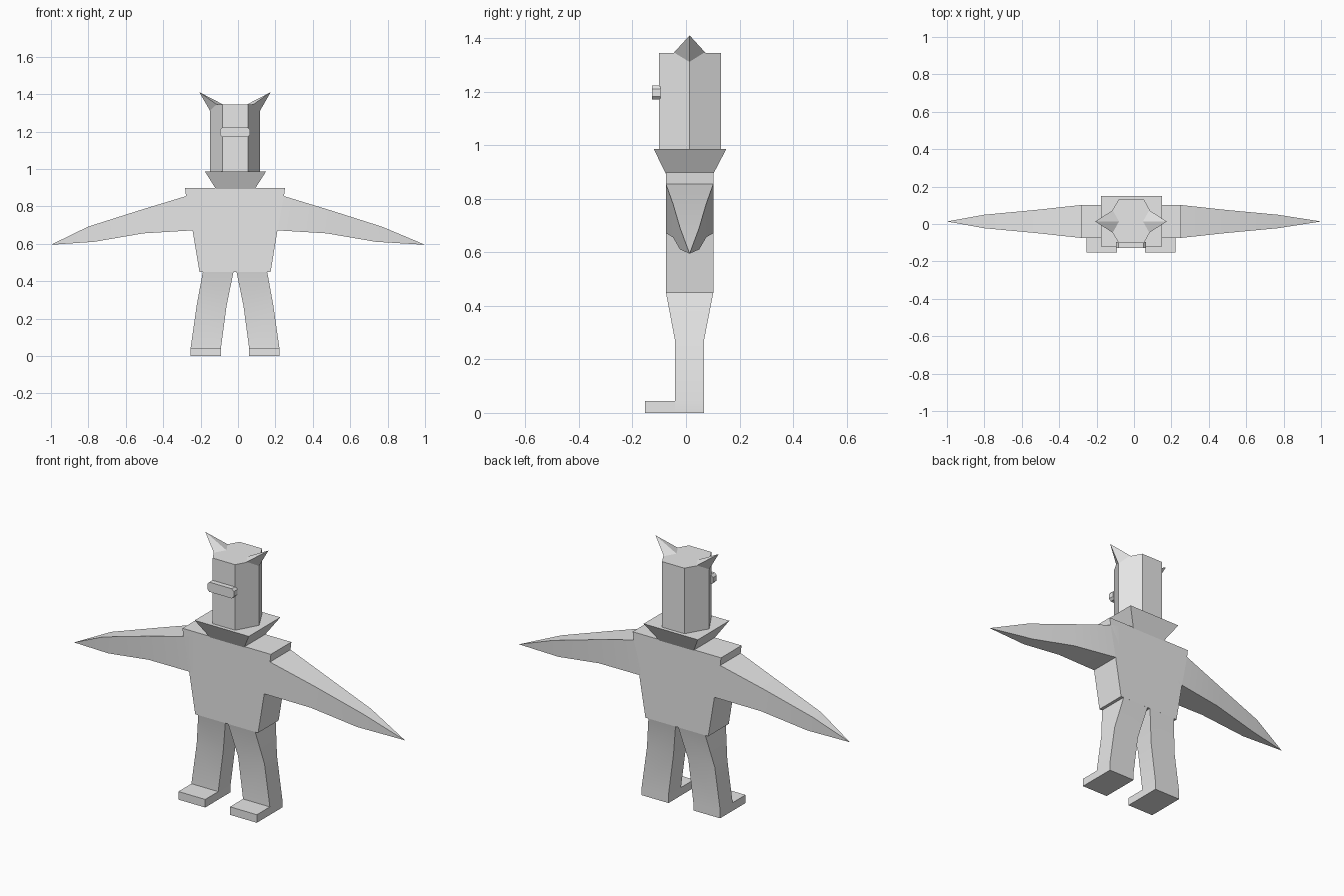
import bpy, bmesh
from math import radians

# Remove the default cube only
cube = bpy.data.objects.get("Cube")
if cube:
    bpy.data.objects.remove(cube, do_unlink=True)

MID_X, MID_Y = -0.016, 0.0135

grey = bpy.data.materials.new("plain grey")
grey.use_nodes = True
grey.diffuse_color = (0.8, 0.8, 0.8, 1)
grey.node_tree.nodes["Principled BSDF"].inputs["Base Color"].default_value = (0.8, 0.8, 0.8, 1)


def loft(name, rings):
    """Skin a list of equal-length rings and cap both ends."""
    bm = bmesh.new()
    loops = [[bm.verts.new(p) for p in ring] for ring in rings]
    n = len(loops[0])
    for a, b in zip(loops, loops[1:]):
        for i in range(n):
            j = (i + 1) % n
            bm.faces.new((a[i], a[j], b[j], b[i]))
    bm.faces.new(loops[0])
    bm.faces.new(loops[-1])
    bmesh.ops.remove_doubles(bm, verts=bm.verts, dist=0.0005)
    bmesh.ops.recalc_face_normals(bm, faces=bm.faces)
    mesh = bpy.data.meshes.new(name)
    bm.to_mesh(mesh)
    bm.free()
    obj = bpy.data.objects.new(name, mesh)
    bpy.context.collection.objects.link(obj)
    mesh.materials.append(grey)
    return obj


def rect(x0, x1, y0, y1, z):
    return [(x0, y0, z), (x1, y0, z), (x1, y1, z), (x0, y1, z)]


def smooth(obj):
    bpy.ops.object.select_all(action='DESELECT')
    obj.select_set(True)
    bpy.context.view_layer.objects.active = obj
    bpy.ops.object.shade_smooth_by_angle(angle=radians(30))


# Torso: flat slab tapering to the hips
BACK, FRONT = 0.102, -0.075
loft("torso", [rect(MID_X - w, MID_X + w, FRONT, BACK, z)
               for w, z in [(0.19, 0.449), (0.227, 0.672), (0.262, 0.855), (0.267, 0.898)]])

# Flared collar
loft("collar", [rect(-0.118, 0.09, FRONT, BACK, 0.893),
                rect(-0.177, 0.15, -0.121, 0.151, 0.987)])

# Six-sided head
hexagon = [(-0.15, 0.014), (-0.082, -0.101), (0.053, -0.101),
           (0.118, 0.014), (0.053, 0.131), (-0.082, 0.131)]
loft("head", [[(x, y, z) for x, y in hexagon] for z in (0.98, 1.345)])

# Rounded-end bar on the face
bar = [(0.08, 0.014), (0.068, 0.0265), (-0.068, 0.0265), (-0.08, 0.014),
       (-0.08, -0.014), (-0.068, -0.0265), (0.068, -0.0265), (0.08, -0.014)]
loft("face_bar", [[(MID_X + x, y, 1.197 + z) for x, z in bar] for y in (-0.128, -0.095)])

for side, label in ((1, "left"), (-1, "right")):
    # Arm sections: top x, top z, bottom x, bottom z, half depth
    sections = [(0.2, 0.871, 0.2, 0.674, 0.0885),
                (0.262, 0.855, 0.226, 0.672, 0.0885),
                (0.505, 0.781, 0.49, 0.656, 0.062),
                (0.785, 0.692, 0.752, 0.611, 0.036)]
    rings = [[(MID_X + side * x, MID_Y + d, z)
              for x, z, d in ((xt, zt, -h), (xt, zt, h), (xb, zb, h), (xb, zb, -h))]
             for xt, zt, xb, zb, h in sections]
    rings.append([(side, MID_Y, 0.595)] * 4)
    smooth(loft(label + "_arm", rings))

    # Leg sections: inner x, outer x, front y, back y, z
    leg = [(0.075, 0.237, -0.041, 0.067, 0.0), (0.075, 0.237, -0.041, 0.067, 0.045),
           (0.045, 0.205, -0.041, 0.067, 0.27), (0.008, 0.172, FRONT, BACK, 0.45)]
    smooth(loft(label + "_leg", [rect(MID_X + side * a, MID_X + side * b, f, k, z)
                                 for a, b, f, k, z in leg]))

    # Foot: low block reaching forward
    loft(label + "_foot", [rect(MID_X + side * 0.075, MID_X + side * 0.237, -0.153, -0.04, z)
                           for z in (0.0, 0.044)])

    # Pointed ear flaring from the top corner of the head
    base = [(0.064, MID_Y, 1.345), (0.098, MID_Y - 0.06, 1.345),
            (0.134, MID_Y, 1.312), (0.098, MID_Y + 0.06, 1.345)]
    ear = [[(MID_X + side * x, y, z) for x, y, z in base],
           [(MID_X + side * 0.191, MID_Y, 1.411)] * 4]
    loft(label + "_ear", ear)
